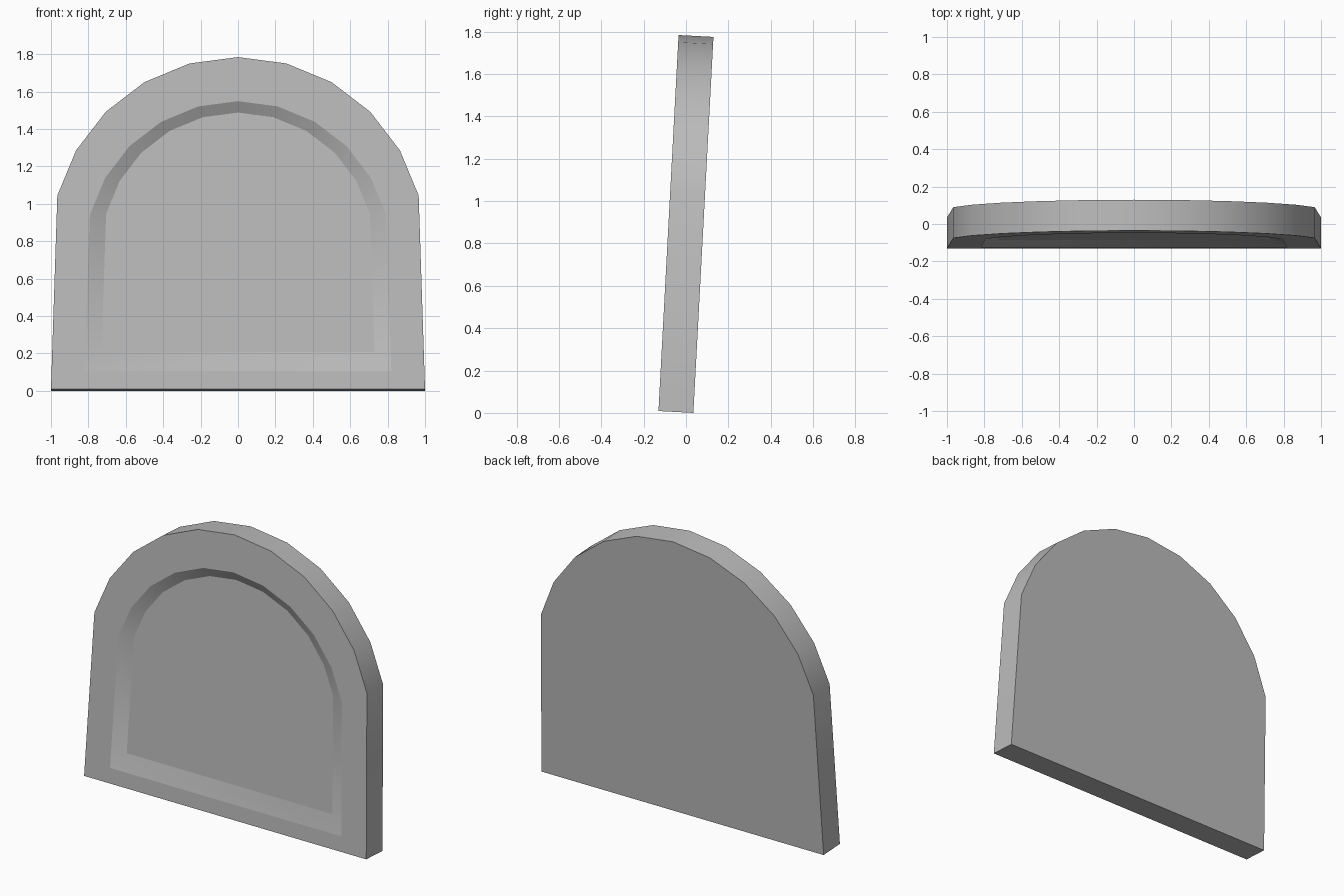
import bpy
import bmesh
import math

old = bpy.data.objects.get("Cube")
if old:
    bpy.data.objects.remove(old)

THICKNESS = 0.165
RECESS = 0.035
LEAN = math.radians(3.06)

stone = bpy.data.materials.new("grey stone")
stone.use_nodes = True
colour = (0.5, 0.5, 0.5, 1)
stone.diffuse_color = colour
stone.node_tree.nodes["Principled BSDF"].inputs["Base Color"].default_value = colour

bm = bmesh.new()


def arch(radius, centre, base, y):
    """Loop of vertices: straight foot and a faceted round top."""
    points = [(radius, base)]
    for k in range(1, 12):
        a = math.radians(15 * k)
        points.append((radius * math.cos(a), centre + radius * math.sin(a)))
    points.append((-radius, base))
    return [bm.verts.new((x, y, z)) for x, z in points]


def bridge(a, b):
    for i in range(len(a)):
        j = (i + 1) % len(a)
        bm.faces.new((a[i], a[j], b[j], b[i]))


# Slab from back to front, then the border and the sunken panel
back = arch(1, 0.778, 0, THICKNESS)
front = arch(1, 0.778, 0, 0)
rim = arch(0.82, 0.722, 0.097, 0)
panel = arch(0.73, 0.753, 0.202, RECESS)
loops = [back, front, rim, panel]
for a, b in zip(loops, loops[1:]):
    bridge(a, b)
bm.faces.new(back)
bm.faces.new(panel)
bmesh.ops.recalc_face_normals(bm, faces=bm.faces)

# Crisp edges around the border and the panel
for loop in loops:
    for i, v in enumerate(loop):
        bm.edges.get((v, loop[(i + 1) % len(loop)])).smooth = False

mesh = bpy.data.meshes.new("arched_slab")
bm.to_mesh(mesh)
bm.free()
mesh.materials.append(stone)
slab = bpy.data.objects.new("arched_slab", mesh)
bpy.context.collection.objects.link(slab)

# Lean the slab back, resting on its rear bottom edge
slab.rotation_euler.x = -LEAN
slab.location = (0, -0.13, THICKNESS * math.sin(LEAN))

bpy.ops.object.select_all(action="DESELECT")
slab.select_set(True)
bpy.context.view_layer.objects.active = slab
bpy.ops.object.shade_smooth_by_angle(angle=math.radians(30), keep_sharp_edges=True)
